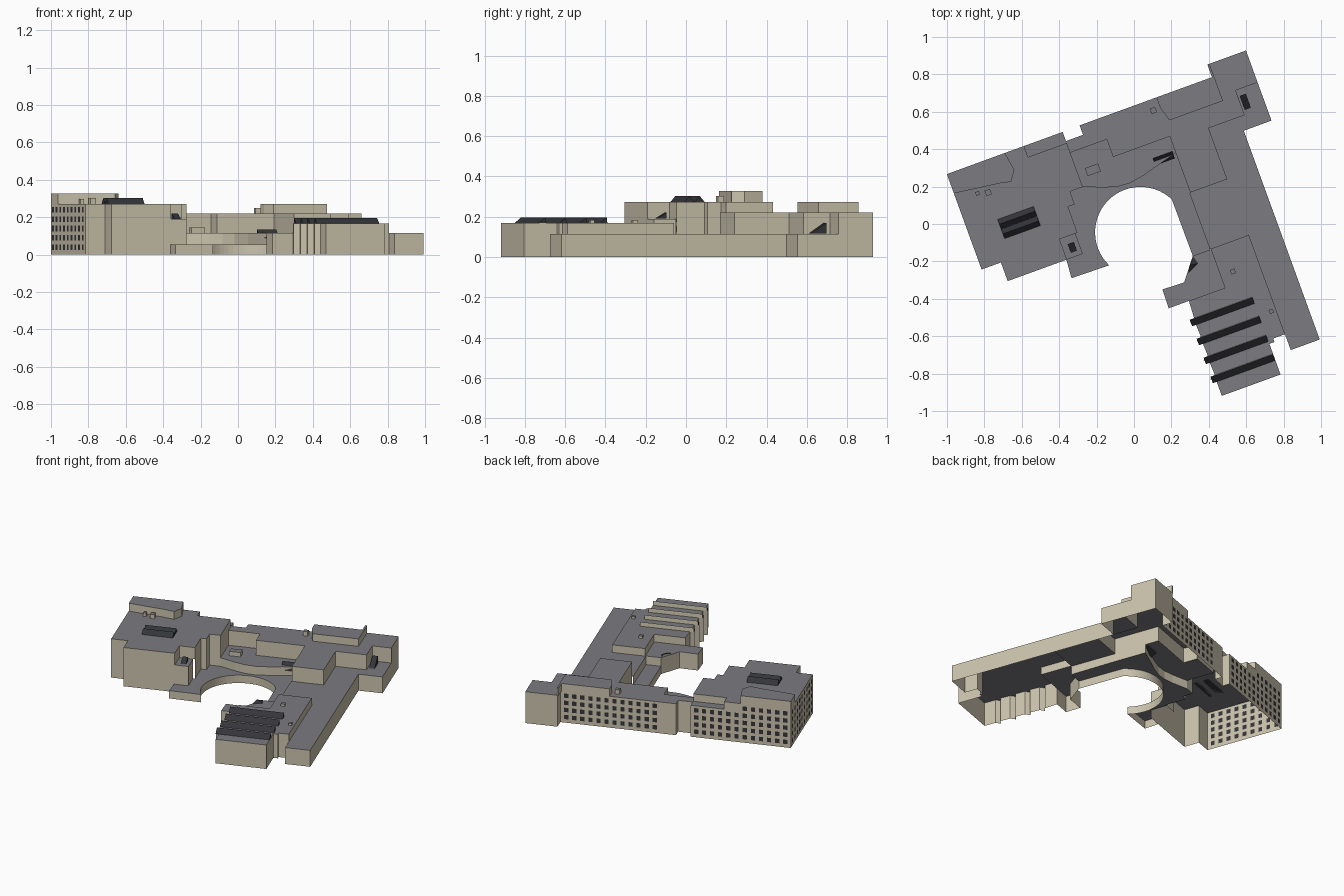
import bpy, math
from mathutils import Matrix, Vector

if "Cube" in bpy.data.objects:
    bpy.data.objects.remove(bpy.data.objects["Cube"])

# The whole plan is axis-aligned, then turned 20 degrees
ROT = Matrix.Rotation(math.radians(20), 3, 'Z')


def material(name, col):
    m = bpy.data.materials.new(name)
    m.diffuse_color = (*col, 1)
    m.use_nodes = True
    m.node_tree.nodes["Principled BSDF"].inputs["Base Color"].default_value = m.diffuse_color
    return m


WALL = material("wall_stone", (0.60, 0.55, 0.42))
ROOF = material("roof_grey", (0.20, 0.20, 0.22))
GLASS = material("dark_glass", (0.035, 0.036, 0.042))


def make(name, verts, faces, mats):
    """faces: list of (index tuple, material slot)"""
    me = bpy.data.meshes.new(name)
    me.from_pydata([ROT @ Vector(v) for v in verts], [], [f for f, _ in faces])
    for m in mats:
        me.materials.append(m)
    for poly, (_, slot) in zip(me.polygons, faces):
        poly.material_index = slot
    ob = bpy.data.objects.new(name, me)
    bpy.context.collection.objects.link(ob)
    return ob


def part(name, top, outline, bases):
    """Flat roof with walls; one wall foot per edge, None = no wall there."""
    area = sum(a[0] * b[1] - b[0] * a[1] for a, b in zip(outline, outline[1:] + outline[:1]))
    n = len(outline)
    verts = [(p, q, top) for p, q in outline]
    ring = tuple(range(n))
    faces = [(ring if area > 0 else ring[::-1], 1)]
    for i, base in enumerate(bases):
        if base is None:
            continue
        j, k = (i + 1) % n, len(verts)
        verts += [(*outline[i], base), (*outline[j], base)]
        quad = (i, k, k + 1, j)
        faces.append((quad if area > 0 else quad[::-1], 0))
    return make(name, verts, faces, [WALL, ROOF])


def box(name, p0, p1, q0, q1, z0, z1):
    return part(name, z1, [(p0, q0), (p1, q0), (p1, q1), (p0, q1)], [z0] * 4)


def prism(name, p0, p1, profile, slots):
    """Profile of (q, z) triangle run along p; slots colour its three sides."""
    v = [(p, q, z) for p in (p0, p1) for q, z in profile]
    f = [((0, 2, 1), 2), ((3, 4, 5), 2)]
    f += [((i, (i + 1) % 3, (i + 1) % 3 + 3, i + 3), s) for i, s in enumerate(slots)]
    return make(name, v, f, [WALL, ROOF, GLASS])


def windows(name, start, end, cols, heights, w=0.028, h=0.03):
    """Grid of thin panes set in a straight wall."""
    a, b = Vector((*start, 0)), Vector((*end, 0))
    d = (b - a).normalized()
    n = Vector((-d.y, d.x, 0)) * 0.002
    verts, faces = [], []
    for c in range(cols):
        mid = a.lerp(b, (c + 0.5) / cols)
        for z in heights:
            for s in (-1, 1):
                k = len(verts)
                for sx, sz in ((-1, -1), (1, -1), (1, 1), (-1, 1)):
                    verts.append(mid + d * sx * w / 2 + n * s + Vector((0, 0, z + sz * h / 2)))
                faces.append(((k, k + 1, k + 2, k + 3), 0))
    return make(name, verts, faces, [GLASS])


N = None
LOW, MID, WING, MAIN, TALL = 0.055, 0.115, 0.168, 0.22, 0.272

# Tall west block, its lower back strip and raised upper storey
part("west_block", TALL,
     [(-.849, .593), (-.849, .05), (-.739, .05), (-.739, -.056), (-.402, -.056), (-.402, .06),
      (-.3, .06), (-.3, .208), (-.262, .208), (-.262, .28), (-.19, .28), (-.19, .475),
      (-.19, .53), (-.41, .53), (-.41, .593)],
     [0, 0, 0, 0, .19, .19, LOW, LOW, LOW, LOW, MID, MAIN, MAIN, MAIN, 0])
part("west_back_strip", MAIN,
     [(-.41, .53), (-.19, .53), (-.19, .541), (-.19, .593), (-.41, .593)], [N, N, 0, 0, N])
part("west_upper_storey", .327,
     [(-.849, .593), (-.849, .483), (-.6, .45), (-.54, .437), (-.502, .491), (-.519, .593)], [TALL] * 6)
part("west_corner_annex", .19, [(-.402, -.056), (-.312, -.056), (-.312, .06), (-.402, .06)],
     [0, LOW, LOW, N])
prism("annex_skylight", -.37, -.335, [(-.03, .191), (.02, .191), (.02, .22)], [2, 0, 2])

# Main back block joined to the east block
part("main_block", MAIN,
     [(-.19, .475), (.018, .475), (.018, .375), (.34, .375), (.34, .28), (.34, .055), (.55, .055),
      (.55, .345), (.755, .345), (.755, .485), (.88, .485), (.88, .667), (.668, .667),
      (.668, .595), (-.093, .595), (-.093, .541), (-.19, .541)],
     [MID, MID, MID, MID, LOW, MID, MID, MID, MID, MID, 0, 0, 0, 0, 0, 0, N])
part("main_upper_storey", TALL,
     [(.344, .595), (.344, .535), (.368, .456), (.672, .456), (.672, .667), (.66, .667), (.66, .595)],
     [MAIN] * 7)

# Long low east wing with its courtyard roof
part("east_low_wing", MID,
     [(.557, -.92), (.722, -.92), (.722, .268), (.88, .268), (.88, .485), (.755, .485), (.755, .345),
      (.55, .345), (.55, .055), (.335, .055), (.335, -.265), (.557, -.265), (.557, -.83)],
     [0, 0, 0, 0, N, N, N, N, N, LOW, N, N, 0])
prism("east_stair_hatch", .765, .80, [(.37, .116), (.45, .116), (.45, .17)], [2, 0, 2])

# South hall with a bay for each sawtooth skylight
hall = [(.557, -.265), (.34, -.265), (.34, -.487), (.135, -.487)]
feet = [MID, MID, MID]
bays = [-.60 - .108 * i for i in range(4)]
for q in bays:
    hall += [(.13, q + .02), (.1, q + .005), (.127, q - .02)]
    feet += [0, 0, 0]
hall += [(.127, -1.024), (.461, -1.024), (.461, -.85), (.49, -.85), (.49, -.83), (.557, -.83)]
feet += [0, 0, 0, 0, 0, 0, MID]
part("south_hall", WING, hall, feet)
for i, q in enumerate(bays):
    prism(f"hall_skylight_{i + 1}", .105, .46,
          [(q - .02, WING), (q + .017, WING), (q + .015, .197)], [1, 0, 2])

# Ledge beside the hall
part("south_ledge", MID,
     [(.023, -.381), (.02, -.487), (.135, -.487), (.34, -.487), (.34, -.268), (.237, -.268), (.145, -.385)],
     [0, 0, N, N, LOW, 0, 0])
make("ledge_ramp", [(.238, -.272, .117), (.25, -.315, .117), (.185, -.345, .117), (.205, -.31, .135)],
     [((0, 3, 1), 0), ((3, 2, 1), 0)], [GLASS])

# Terrace with curved front edge
curve = [(-.19, .28), (-.08, .237), (-.01, .217), (.057, .213), (.14, .227), (.225, .251), (.34, .28)]
part("terrace", MID, curve + [(.34, .375), (.018, .375), (.018, .475), (-.19, .475)],
     [LOW] * 6 + [N] * 5)
prism("terrace_skylight", .215, .325, [(.255, .09), (.295, .116), (.295, .135)], [2, 0, 2])

# Low ring around the round court
arc = []
for i in range(29):
    t = math.radians(206.4 - 179.9 * i / 28)
    arc.append((.0175 + .243 * math.cos(t), -.054 + .243 * math.sin(t)))
rest = [(.237, -.268), (.335, -.268), (.34, .055)] + curve[::-1] + [
    (-.262, .28), (-.262, .208), (-.3, .208), (-.3, .06), (-.312, .06), (-.312, -.056), (-.405, -.056),
    (-.413, -.158)]
ring = arc + rest
part("court_ring", LOW, ring, [0] * 29 + [N] * (len(rest) - 3) + [N, 0, 0])

# Twin ridge skylight on the west roof
for i, q in enumerate((.163, .218)):
    prism(f"west_skylight_{i + 1}", -.677, -.473,
          [(q, TALL), (q + .054, TALL), (q + .027, .303)], [2, 2, 2])

# Small roof boxes
for i, (p, q, s, z, h) in enumerate([
        (-.675, .425, .03, TALL, .03), (-.73, .44, .02, TALL, .025), (.305, .535, .03, MAIN, .03),
        (.41, -.42, .026, WING, .015), (.53, -.69, .022, WING, .015)]):
    box(f"roof_box_{i + 1}", p - s / 2, p + s / 2, q - s / 2, q + s / 2, z, z + h)
box("terrace_box", -.145, -.07, .325, .37, MID, .145)

# Window grids on the west and back walls
rows = [.04 + .05 * i for i in range(5)]
windows("west_windows", (-.849, .06), (-.849, .585), 9, rows)
windows("back_windows_tall", (-.84, .593), (-.52, .593), 6, rows)
windows("back_windows_middle", (-.52, .593), (-.41, .593), 2, rows[:4])
windows("back_windows_strip", (-.41, .593), (-.2, .593), 4, rows[:4])
windows("back_windows_main", (.02, .595), (.655, .595), 12, rows[:4])
